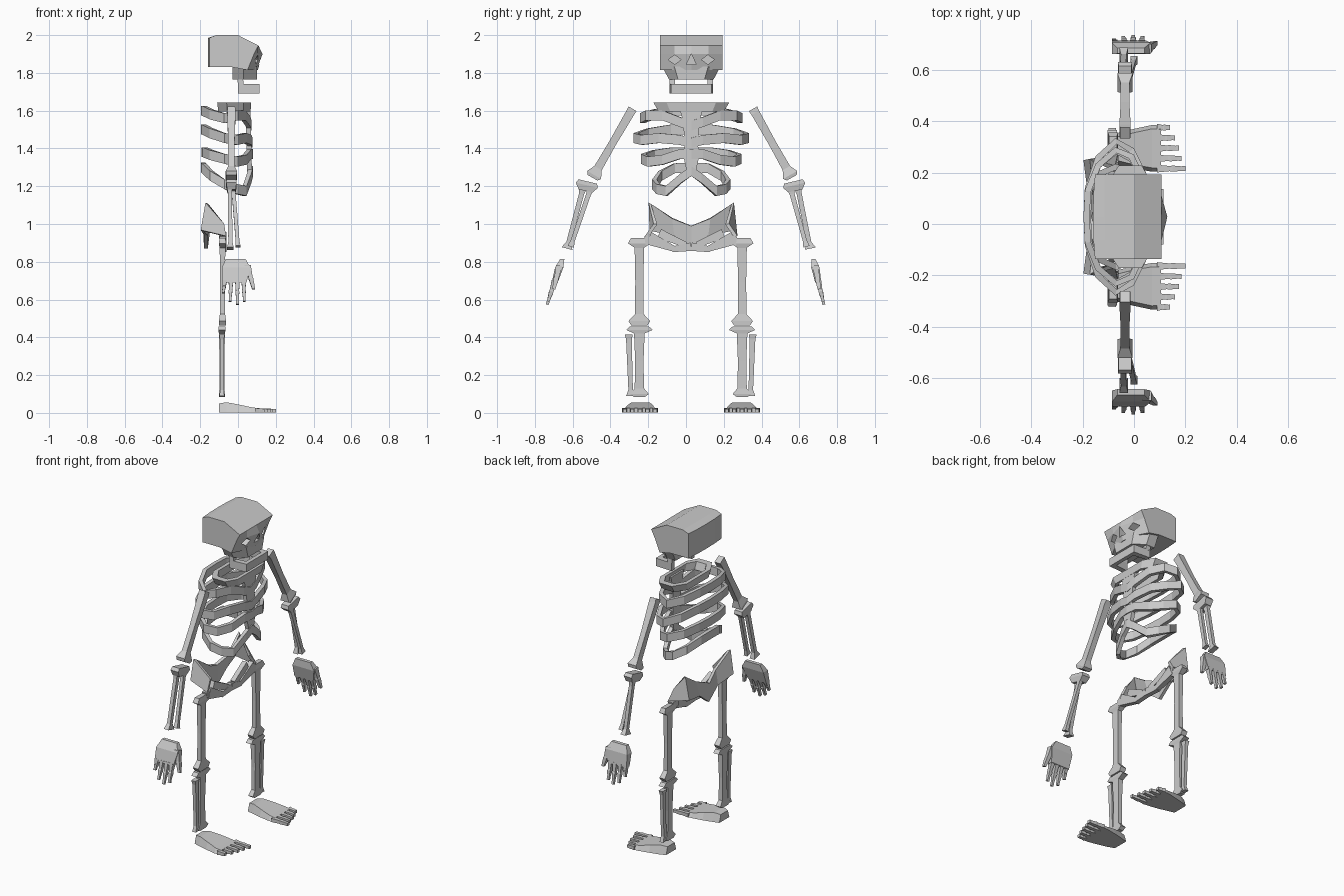
import bpy, bmesh
from mathutils import Vector as V

C = 0.028  # y of the body's mirror plane


def mesh(name, verts, faces):
    me = bpy.data.meshes.new(name)
    me.from_pydata([tuple(v) for v in verts], [], faces)
    bm = bmesh.new()
    bm.from_mesh(me)
    bmesh.ops.recalc_face_normals(bm, faces=bm.faces)
    bm.to_mesh(me)
    bm.free()
    ob = bpy.data.objects.new(name, me)
    bpy.context.collection.objects.link(ob)
    return ob


def loft(name, rings, closed=False):
    n, m = len(rings[0]), len(rings)
    faces = []
    for i in range(m if closed else m - 1):
        a, b = i * n, ((i + 1) % m) * n
        faces += [(a + j, a + (j + 1) % n, b + (j + 1) % n, b + j) for j in range(n)]
    if not closed:
        faces += [tuple(range(n)), tuple(range((m - 1) * n, m * n))]
    return mesh(name, [v for r in rings for v in r], faces)


def bone(name, p, q, secs, depth=(1, 0, 0)):
    """Box-section shaft from p to q; secs = (t, width, depth)."""
    p, q, d = V(p), V(q), V(depth)
    w = (q - p).cross(d).normalized()
    rings = []
    for t, a, b in secs:
        o = p.lerp(q, t)
        rings.append([o + w * a / 2 * i + d * b / 2 * j
                      for i, j in ((1, 1), (-1, 1), (-1, -1), (1, -1))])
    return loft(name, rings)


def band(name, half, h, t):
    """Closed flat hoop mirrored about the body plane."""
    path = half + [(x, -y, z) for x, y, z in half[-2:0:-1]]
    n, rings = len(path), []
    for i, pt in enumerate(path):
        a, b = V(path[i - 1]), V(path[(i + 1) % n])
        nrm = (b - a).cross(V((0, 0, 1))).normalized() * t / 2
        o = V(pt) + V((0, C, 0))
        z = V((0, 0, h / 2))
        rings.append([o + nrm + z, o - nrm + z, o - nrm - z, o + nrm - z])
    return loft(name, rings, True)


def cut(ob, name, pts):
    c = loft(name, [[(x, y, z) for y, z in pts] for x in (0.045, 0.2)])
    c.hide_render = True
    c.hide_set(True)
    m = ob.modifiers.new(name, 'BOOLEAN')
    m.object, m.operation, m.solver = c, 'DIFFERENCE', 'EXACT'


# skull: side profiles lofted across the width
rings = []
for y, back, brow, low in ((-.165, -.152, .085, .05), (-.09, -.158, .105, .09), (0, -.16, .13, .105),
                           (.09, -.158, .105, .09), (.165, -.152, .085, .05)):
    rings.append([(x, C + y, z) for x, z in (
        (back, 1.83), (back, 1.985), (-.115, 2.0), (0, 2.0), (.108, 1.945),
        (brow, 1.90), (low, 1.815), (-.03, 1.83))])
skull = loft("skull", rings)
for s in (-1, 1):
    e = C + s * .088
    cut(skull, "eye_cutter", [(e - .034, 1.87), (e, 1.845), (e + .034, 1.87), (e, 1.895)])
cut(skull, "nose_cutter", [(C - .026, 1.845), (C + .026, 1.845), (C, 1.90)])

# upper jaw under the skull
loft("upper_jaw", [[(-.03, C - w1, z), (.03, C - w1, z), (.1, C - w2, z),
                    (.1, C + w2, z), (.03, C + w1, z), (-.03, C + w1, z)]
                   for z, w1, w2 in ((1.765, .118, .07), (1.835, .155, .09))])

# lower jaw: U-shaped bar with two upright ends
jaw = [[(0, -.115), (0, -.085)], [(.115, -.108), (.09, -.075)],
       [(.115, .108), (.09, .075)], [(0, .115), (0, .085)]]
loft("lower_jaw", [[(x, C + y, z) for (x, y), z in
                    ((a, 1.69), (b, 1.69), (b, 1.74), (a, 1.74))] for a, b in jaw])
for s in (-1, 1):
    bone("jaw_upright", (.015, C + s * .1, 1.735), (0.01, C + s * .1, 1.79),
         [(0, .03, .03), (1, .03, .03)])

# ribs: half paths from the breastbone round to the back
ribs = [
    [(.06, 0, 1.52), (.055, .06, 1.54), (.03, .15, 1.575), (-.01, .235, 1.575), (-.07, .26, 1.56),
     (-.14, .2, 1.58), (-.18, .1, 1.60), (-.185, 0, 1.60)],
    [(.065, 0, 1.43), (.06, .06, 1.445), (.035, .17, 1.455), (-.01, .26, 1.445), (-.07, .295, 1.455),
     (-.14, .23, 1.48), (-.18, .11, 1.50), (-.185, 0, 1.50)],
    [(.068, 0, 1.37), (.06, .06, 1.37), (.035, .15, 1.34), (-.01, .225, 1.33), (-.07, .255, 1.345),
     (-.14, .2, 1.365), (-.175, .1, 1.38), (-.18, 0, 1.38)],
    [(.068, 0, 1.28), (.06, .05, 1.245), (.035, .13, 1.175), (-.01, .175, 1.185), (-.07, .195, 1.21),
     (-.14, .165, 1.255), (-.18, .09, 1.295), (-.185, 0, 1.30)]]
for i, r in enumerate(ribs):
    band("rib", r, .052, .024)

# top rib collar, flaring upward
outer = [(.07, .13), (.03, .2), (-.06, .2), (-.11, .12)]
loop = outer + [(x, -y) for x, y in reversed(outer)]
loft("collar", [[(x * k, C + y * k, z), (x * .75 * k - .004, C + y * .8 * k, z),
                 (x * .75, C + y * .72, 1.595), (x * .95, C + y * .86, 1.595)]
                for x, y in loop for k, z in ((1, 1.642),)], True)

# breastbone
bone("breastbone", (.052, C, 1.62), (.062, C, 1.26),
     [(0, .13, .025), (.2, .09, .025), (.5, .07, .025), (.75, .08, .025), (1, .04, .025)])

# pelvis: mirrored thick sheet plus the lower front arch
half = [(-.165, .22, 1.11), (-.075, .19, 1.0), (-.065, .235, .935), (-.19, .215, .965),
        (-.15, .1, 1.03), (-.17, .09, .94), (-.175, 0, .99), (-.17, 0, .87)]
quads = [(0, 1, 2, 3), (0, 3, 5, 4), (4, 5, 7, 6)]
vs = [(x, C + s * y, z) for s in (1, -1) for x, y, z in half]
fs = quads + [tuple(8 + i for i in reversed(q)) for q in quads]
pelvis = mesh("pelvis", vs, fs)
bm = bmesh.new()
bm.from_mesh(pelvis.data)
bmesh.ops.remove_doubles(bm, verts=bm.verts, dist=1e-4)
bmesh.ops.recalc_face_normals(bm, faces=bm.faces)
bm.to_mesh(pelvis.data)
bm.free()
sol = pelvis.modifiers.new("thickness", 'SOLIDIFY')
sol.thickness, sol.offset = .02, 0
for s in (-1, 1):
    y = lambda v: C + s * v
    bone("pelvis_lower_arch", (-.075, y(.225), .925), (-.075, y(.09), .868), [(0, .07, .03), (1, .03, .03)])
    bone("pelvis_upper_arch", (-.085, y(.17), .95), (-.075, y(.03), .89), [(0, .05, .03), (1, .03, .03)])
    bone("pelvis_bottom", (-.075, y(.1), .866), (-.075, y(0), .88), [(0, .03, .03), (1, .045, .03)])

# legs and feet
for s in (-1, 1):
    L = lambda o: C - .003 + s * (.272 + o)
    bone("thigh_bone", (-.082, L(0), .925), (-.082, L(0), .463),
         [(0, .09, .03), (.06, .12, .04), (.11, .05, .03), (.5, .043, .026),
          (.87, .046, .028), (.95, .115, .038), (1, .085, .038)])
    bone("thigh_head", (-.08, L(-.03), .91), (-.08, L(-.085), .92), [(0, .05, .035), (1, .04, .035)])
    bone("shin_bone", (-.085, L(0), .458), (-.085, L(0), .085),
         [(0, .1, .036), (.05, .14, .038), (.1, .056, .032), (.5, .044, .026),
          (.88, .05, .026), (.96, .1, .034), (1, .06, .03)])
    bone("calf_bone", (-.085, L(.056), .415), (-.085, L(.045), .09),
         [(0, .042, .028), (.08, .03, .022), (.9, .024, .02), (1, .05, .026)])
    # wedge-shaped foot, inner side runs straight
    F = lambda o: C - .002 + s * (.27 + o)
    loft("foot", [[(x, F(a), 0.003), (x, F(a + .015), z), (x, F(b - .015), z), (x, F(b), 0.003)]
                  for x, a, b, z in ((-.1, -.055, .045, .05), (-.06, -.065, .06, .056),
                                     (.0, -.08, .075, .045), (.07, -.092, .09, .03),
                                     (.105, -.092, .088, .025))])
    for i, tip in enumerate((.2, .185, .175, .16, .14)):
        o = -.08 + .04 * i
        bone("toe", (.09, F(o), .014), (tip, F(o), .012),
             [(0, .03, .024), (.45, .02, .02), (.55, .024, .022), (.85, .018, .018), (1, .02, .018)], (0, 0, 1))

# arms and hands: y of shoulder, elbow, forearm top, wrist, hand top, knuckles, tips
for s, sh, el, ft, wr, ht, kn, tip in ((-1, -.283, -.495, -.52, -.622, -.655, -.695, -.735),
                                       (1, .355, .56, .568, .65, .675, .70, .73)):
    bone("upper_arm", (-.035, sh, 1.61), (-.035, el, 1.245),
         [(0, .05, .04), (.06, .046, .044), (.5, .04, .034), (.86, .045, .034), (.96, .085, .06), (1, .06, .055)])
    bone("elbow", (-.035, ft, 1.225), (-.035, ft + s * .012, 1.175),
         [(0, .1, .05), (.4, .12, .055), (1, .075, .045)])
    bone("forearm_back", (-.043, ft + s * .025, 1.19), (-.04, wr + s * .008, .87),
         [(0, .04, .026), (.1, .027, .022), (.9, .025, .022), (1, .06, .034)])
    bone("forearm_front", (-.025, ft - s * .015, 1.19), (0, wr - s * .012, .88),
         [(0, .04, .026), (.1, .026, .02), (.9, .022, .02), (1, .035, .026)])
    # palm, fingers and thumb
    loft("palm", [[(a, y - d, z), (b, y - d, z), (b, y + d, z), (a, y + d, z)]
                  for a, b, y, z, d in ((-.065, .04, ht, .815, .011),
                                        (-.085, .065, ht + (kn - ht) * .4, .77, .022),
                                        (-.085, .045, kn, .69, .016))])
    for x, dx, z in ((-.07, -.008, .635), (-.037, -.005, .59), (-.003, 0, .573), (.03, .003, .59)):
        e = kn + (tip - kn) * (.7 - z) / .127
        bone("finger", (x, kn, .7), (x + dx, e, z),
             [(0, .032, .025), (.45, .02, .017), (.5, .025, .02), (.78, .016, .014), (1, .016, .014)])
    bone("thumb", (.05, ht + (kn - ht) * .4, .78), (.083, kn + s * .005, .655),
         [(0, .035, .035), (.5, .024, .022), (.55, .027, .025), (1, .016, .016)])
